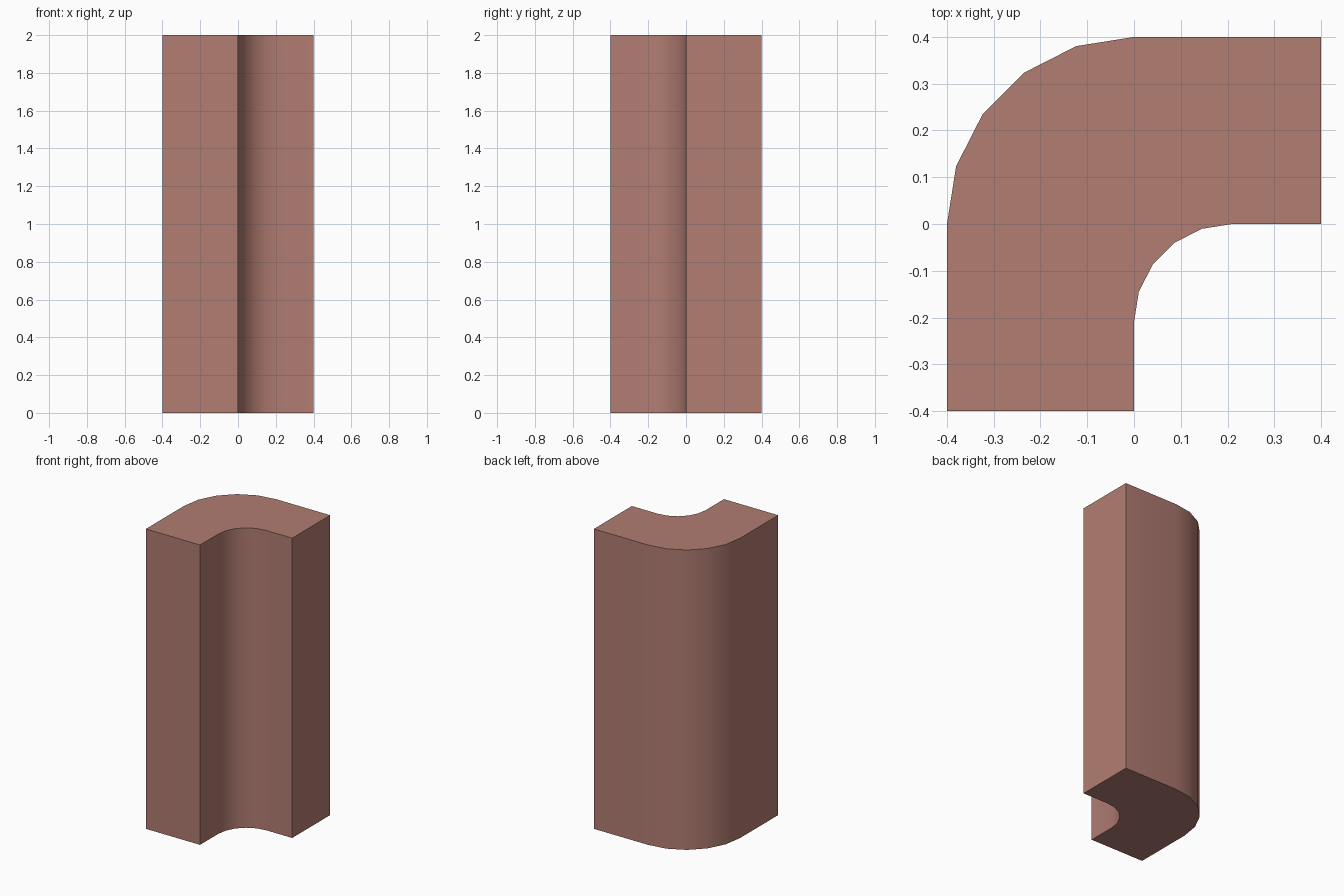
import bpy, bmesh
from math import sin, cos, radians

if "Cube" in bpy.data.objects:
    bpy.data.objects.remove(bpy.data.objects["Cube"])

HALF, HEIGHT, INNER_R, STEPS = 0.4, 2.0, 0.21, 5


def arc(cx, cy, r, start, end):
    angles = [radians(start + (end - start) * i / STEPS) for i in range(STEPS + 1)]
    return [(cx + r * cos(a), cy + r * sin(a)) for a in angles]


# L-shaped section with a rounded outer corner and a filleted inner corner
profile = [(HALF, 0), (HALF, HALF)]
profile += arc(0, 0, HALF, 90, 180)
profile += [(-HALF, -HALF), (0, -HALF)]
profile += arc(INNER_R, -INNER_R, INNER_R, 180, 90)

# Extrude the section into a column
bm = bmesh.new()
base = bm.faces.new([bm.verts.new((x, y, 0)) for x, y in profile])
top = bmesh.ops.extrude_face_region(bm, geom=[base], use_keep_orig=True)
verts = [g for g in top["geom"] if isinstance(g, bmesh.types.BMVert)]
bmesh.ops.translate(bm, verts=verts, vec=(0, 0, HEIGHT))
bmesh.ops.recalc_face_normals(bm, faces=bm.faces)
mesh = bpy.data.meshes.new("corner_column")
bm.to_mesh(mesh)
bm.free()

column = bpy.data.objects.new("corner_column", mesh)
bpy.context.collection.objects.link(column)

# Dusty brick red
mat = bpy.data.materials.new("brick_red")
mat.diffuse_color = (0.44, 0.205, 0.17, 1)
mat.use_nodes = True
mat.node_tree.nodes["Principled BSDF"].inputs["Base Color"].default_value = mat.diffuse_color
mesh.materials.append(mat)

# Smooth curved walls, sharp corners
bpy.context.view_layer.objects.active = column
column.select_set(True)
bpy.ops.object.shade_smooth_by_angle(angle=radians(30))
